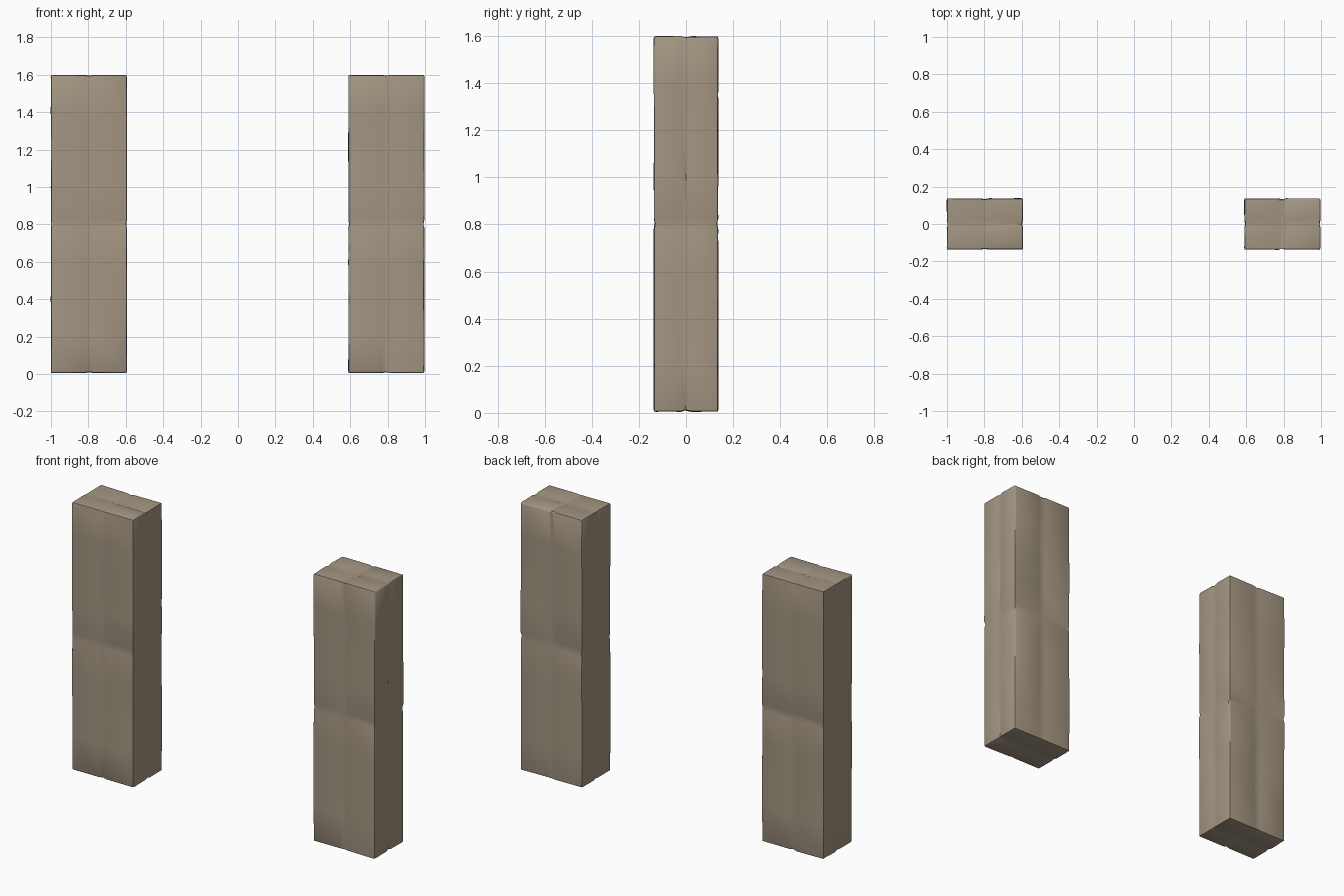
import bpy, bmesh, math, random
from mathutils import Vector

random.seed(4)
WIDTH, DEPTH, HEIGHT = 0.405, 0.272, 1.592
SEAM, GROOVE, JITTER = 0.022, 0.007, 0.003

cube = bpy.data.objects.get("Cube")
if cube:
    bpy.data.objects.remove(cube, do_unlink=True)

stone = bpy.data.materials.new("tan stone")
stone.use_nodes = True
colour = (0.37, 0.305, 0.225, 1)
stone.diffuse_color = colour
bsdf = stone.node_tree.nodes["Principled BSDF"]
bsdf.inputs["Base Color"].default_value = colour
bsdf.inputs["Roughness"].default_value = 0.9


def cut(bm, axis, offset):
    """Add an edge loop across the block at an offset along one axis."""
    normal = Vector((0, 0, 0))
    normal[axis] = 1
    bmesh.ops.bisect_plane(bm, geom=bm.verts[:] + bm.edges[:] + bm.faces[:],
                           plane_co=normal * offset, plane_no=normal)


def stone_pillar(name, x):
    bm = bmesh.new()
    bmesh.ops.create_cube(bm, size=1)
    bmesh.ops.scale(bm, vec=(WIDTH, DEPTH, HEIGHT), verts=bm.verts)

    # Chipped outer edges
    bmesh.ops.bevel(bm, geom=bm.edges[:], offset=0.008, segments=2,
                    profile=0.6, affect='EDGES')

    # Loops for the seams between blocks, plus courses for the uneven faces
    for axis in range(3):
        for offset in (-SEAM, 0, SEAM):
            cut(bm, axis, offset)
    for step in (-0.375, -0.25, -0.125, 0.125, 0.25, 0.375):
        cut(bm, 2, step * HEIGHT)

    # Sink the seams and roughen the surface
    bm.normal_update()
    moves = []
    for v in bm.verts:
        on_seam = any(abs(c) < 1e-4 for c in v.co)
        push = random.uniform(-JITTER, JITTER) * 0.6
        if on_seam:
            push -= GROOVE * random.uniform(0.4, 1)
        moves.append((v, v.normal * push))
    for v, move in moves:
        v.co += move
        for axis in range(2):
            # Wandering seam lines
            if abs(v.co[axis]) < SEAM * 1.5:
                v.co[axis] += random.uniform(-JITTER, JITTER)

    mesh = bpy.data.meshes.new(name)
    bm.to_mesh(mesh)
    bm.free()
    mesh.materials.append(stone)
    obj = bpy.data.objects.new(name, mesh)
    obj.location = (x, 0, HEIGHT / 2 + 0.006)
    bpy.context.collection.objects.link(obj)
    bpy.ops.object.select_all(action='DESELECT')
    obj.select_set(True)
    bpy.context.view_layer.objects.active = obj
    bpy.ops.object.shade_smooth_by_angle(angle=math.radians(35))


stone_pillar("right_stone_pillar", -0.797)
stone_pillar("left_stone_pillar", 0.793)
